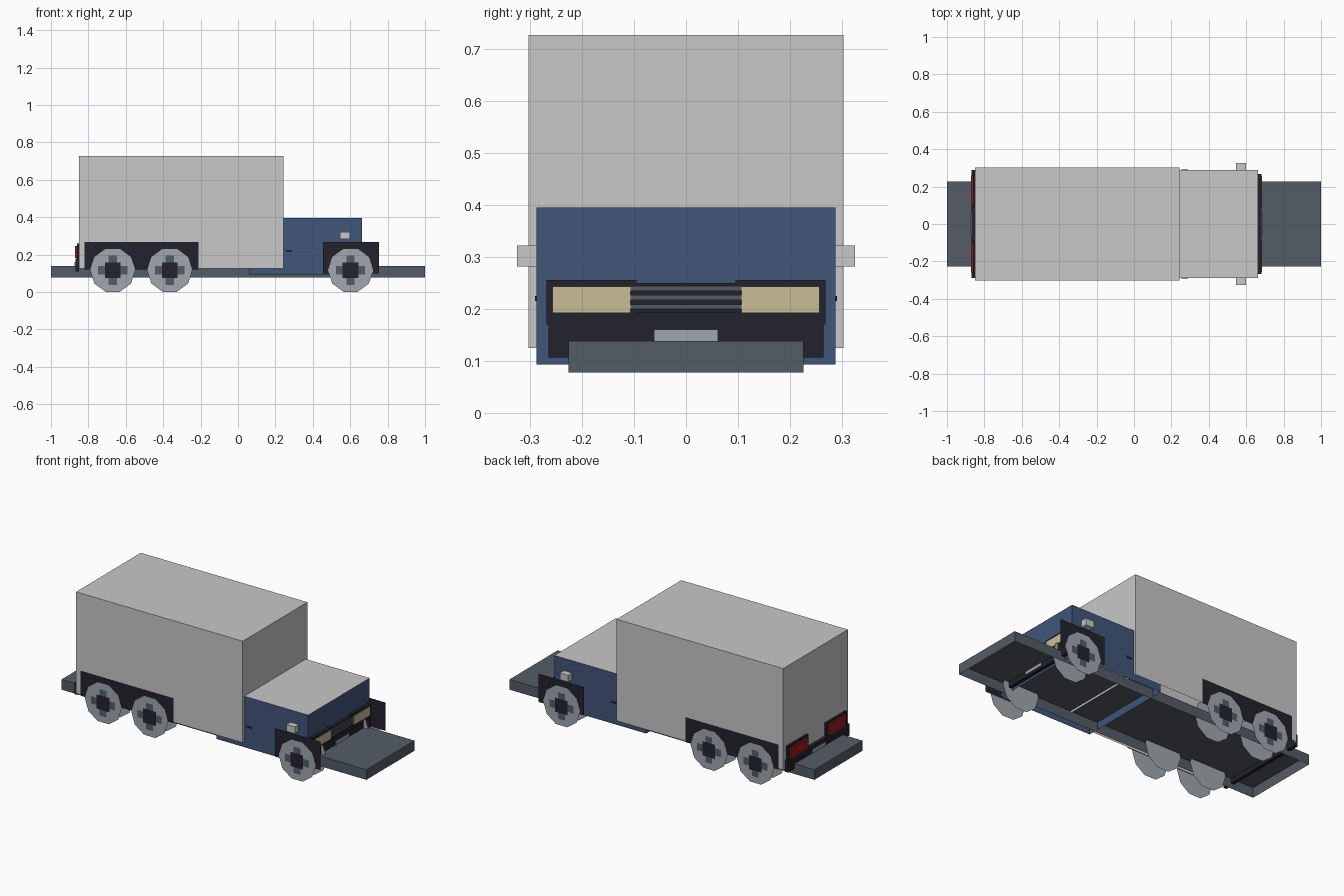
import bpy
import bmesh
import math

old = bpy.data.objects.get("Cube")
if old:
    bpy.data.objects.remove(old, do_unlink=True)


def material(name, r, g, b):
    m = bpy.data.materials.new(name)
    m.use_nodes = True
    m.diffuse_color = (r, g, b, 1)
    m.node_tree.nodes["Principled BSDF"].inputs["Base Color"].default_value = (r, g, b, 1)
    return m


WHITE = material("pale_grey", 0.58, 0.58, 0.58)
BLUE = material("cab_blue", 0.052, 0.092, 0.19)
DARK = material("near_black", 0.016, 0.016, 0.025)
STEEL = material("chassis_grey", 0.091, 0.107, 0.133)
SILVER = material("wheel_silver", 0.35, 0.39, 0.43)
CREAM = material("headlight_cream", 0.58, 0.51, 0.31)
RED = material("tail_red", 0.3, 0.012, 0.014)


def finish(name, bm, *mats):
    mesh = bpy.data.meshes.new(name)
    bm.to_mesh(mesh)
    bm.free()
    for m in mats:
        mesh.materials.append(m)
    obj = bpy.data.objects.new(name, mesh)
    bpy.context.collection.objects.link(obj)
    return obj


def box(name, x, y, z, mat, open_bottom=False, top=None):
    """Box from (low, high) ranges; may lack a floor or have its own top colour."""
    bm = bmesh.new()
    bmesh.ops.create_cube(bm, size=1)
    for v in bm.verts:
        v.co = [lo + (hi - lo) * (c + 0.5) for c, (lo, hi) in zip(v.co, (x, y, z))]
    bm.normal_update()
    if open_bottom:
        floor = [f for f in bm.faces if f.normal.z < -0.5]
        bmesh.ops.delete(bm, geom=floor, context='FACES')
    if top:
        for f in bm.faces:
            f.material_index = 1 if f.normal.z > 0.5 else 0
    return finish(name, bm, *([mat, top] if top else [mat]))


def side_panel(name, outline, y, mat):
    """Flat panel of (x, z) points standing at y, facing away from the middle."""
    bm = bmesh.new()
    pts = outline if y < 0 else outline[::-1]
    bm.faces.new([bm.verts.new((px, y, pz)) for px, pz in pts])
    return finish(name, bm, mat)


def rect(x0, x1, z0, z1):
    return [(x0, z0), (x1, z0), (x1, z1), (x0, z1)]


def disc(cx, cz, radius, sides=10):
    step = math.tau / sides
    return [(cx + radius * math.cos(i * step), cz + radius * math.sin(i * step))
            for i in range(sides)]


# Main shells, open underneath
box("chassis", (-1, 1), (-0.226, 0.226), (0.078, 0.138), STEEL, open_bottom=True)
box("cargo_box", (-0.85, 0.243), (-0.303, 0.303), (0.125, 0.727), WHITE, open_bottom=True)
box("cab", (0.06, 0.662), (-0.288, 0.288), (0.093, 0.395), BLUE, open_bottom=True, top=WHITE)

# Front end
box("front_bumper", (0.66, 0.683), (-0.265, 0.265), (0.107, 0.193), DARK)
box("grille_back", (0.66, 0.68), (-0.11, 0.11), (0.19, 0.25), DARK)
for i in range(3):
    z = 0.2 + 0.0175 * i
    box(f"grille_bar_{i + 1}", (0.68, 0.684), (-0.107, 0.107), (z, z + 0.009), STEEL)
box("front_plate", (0.683, 0.686), (-0.062, 0.062), (0.12, 0.16), SILVER)

# Rear end
box("rear_bumper", (-0.87, -0.85), (-0.288, 0.288), (0.11, 0.18), DARK)
box("rear_plate", (-0.873, -0.87), (-0.06, 0.06), (0.125, 0.16), SILVER)

WHEEL_Z, WHEEL_R = 0.116, 0.121
for label, s in (("left", 1), ("right", -1)):

    def span(a, b):
        return tuple(sorted((s * a, s * b)))

    # Lamps, one of each kind per half
    box(f"headlight_housing_{label}", (0.66, 0.681), span(0.095, 0.268), (0.17, 0.256), DARK)
    box(f"headlight_{label}", (0.681, 0.685), span(0.107, 0.257), (0.193, 0.243), CREAM)
    box(f"tail_light_housing_{label}", (-0.862, -0.85), span(0.085, 0.275), (0.165, 0.258), DARK)
    box(f"tail_light_{label}", (-0.872, -0.862), span(0.1, 0.26), (0.182, 0.245), RED)

    # Mirrors and door handles
    box(f"mirror_{label}", (0.545, 0.6), span(0.288, 0.325), (0.282, 0.322), WHITE)
    box(f"door_handle_{label}", (0.255, 0.29), span(0.288, 0.291), (0.215, 0.225), DARK)

    # Flat wheel-arch panels
    side_panel(f"rear_fender_{label}", rect(-0.82, -0.21, 0.12, 0.268), s * 0.304, DARK)
    side_panel(f"front_fender_{label}", rect(0.455, 0.755, 0.1, 0.268), s * 0.304, DARK)

    # Wheels: paired discs with crossed spokes and a square hub
    for place, x in (("front", 0.602), ("middle", -0.365), ("rear", -0.67)):
        tag = f"{place}_{label}"
        face = disc(x, WHEEL_Z, WHEEL_R)
        side_panel(f"wheel_outer_{tag}", face, s * 0.3055, SILVER)
        side_panel(f"wheel_inner_{tag}", face, s * 0.2, SILVER)
        for axis, (w, h) in (("across", (0.078, 0.022)), ("upright", (0.022, 0.078))):
            spoke = rect(x - w, x + w, WHEEL_Z - h, WHEEL_Z + h)
            side_panel(f"spoke_{axis}_{tag}", spoke, s * 0.307, STEEL)
        hub = rect(x - 0.042, x + 0.042, WHEEL_Z - 0.042, WHEEL_Z + 0.042)
        side_panel(f"hub_{tag}", hub, s * 0.3085, DARK)
